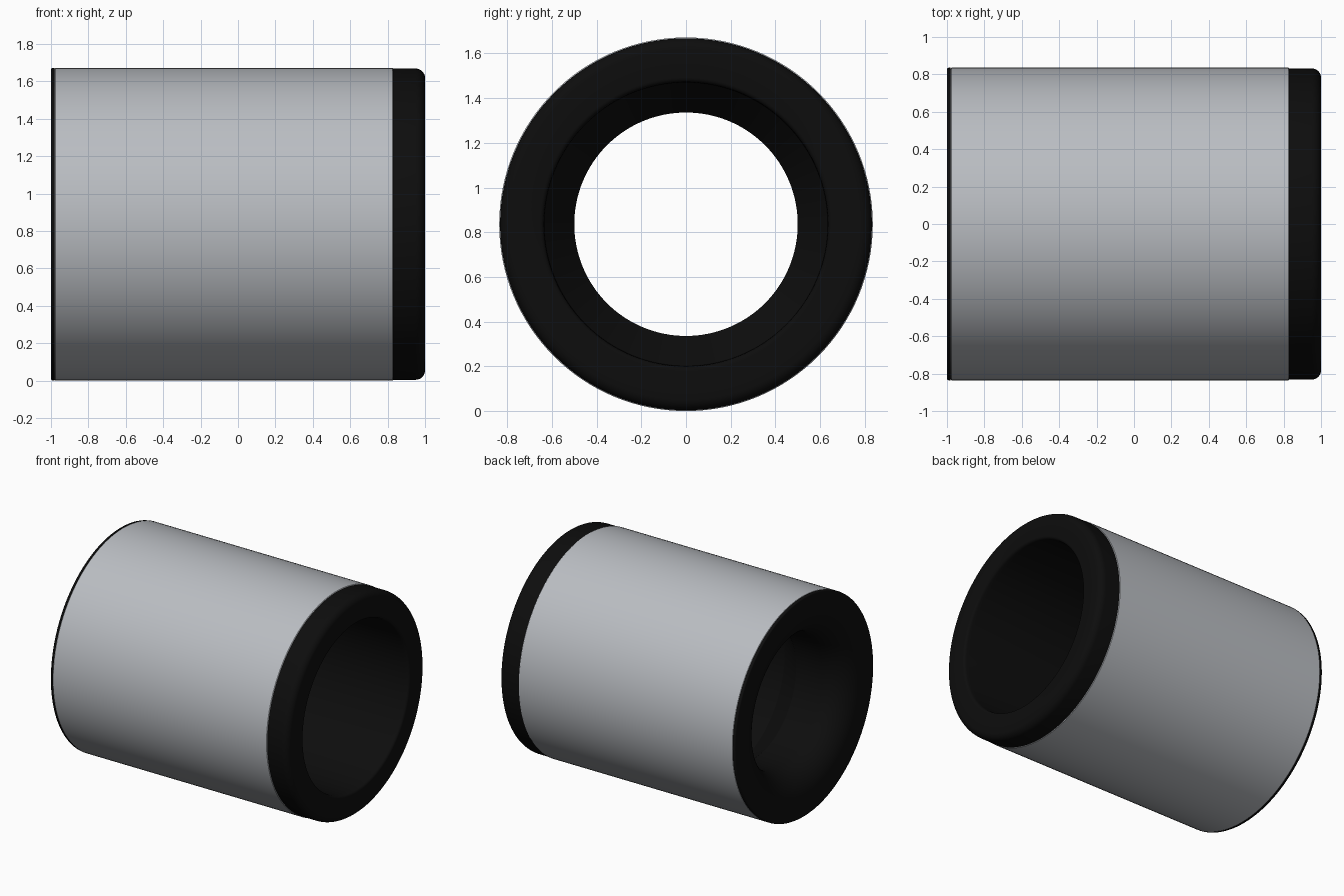
import bpy, bmesh, math

if "Cube" in bpy.data.objects:
    bpy.data.objects.remove(bpy.data.objects["Cube"])

R = 0.836          # outer radius, also height of the axis
SEGMENTS = 128


def material(name, rgb):
    m = bpy.data.materials.new(name)
    m.diffuse_color = (*rgb, 1)
    m.use_nodes = True
    m.node_tree.nodes["Principled BSDF"].inputs["Base Color"].default_value = m.diffuse_color
    return m


def fillet(x, r, radius, start, end, steps=6):
    """Arc points around (x, r) between two angles in degrees."""
    angles = [math.radians(start + (end - start) * i / steps) for i in range(steps + 1)]
    return [(x + radius * math.cos(a), r + radius * math.sin(a)) for a in angles]


def lathe(name, profile, mat):
    """Revolve a closed (x, radius) profile around the horizontal axis."""
    bm = bmesh.new()
    rings = []
    for i in range(SEGMENTS):
        a = 2 * math.pi * i / SEGMENTS
        rings.append([bm.verts.new((x, r * math.sin(a), R + r * math.cos(a)))
                      for x, r in profile])
    n = len(profile)
    for i in range(SEGMENTS):
        a, b = rings[i], rings[(i + 1) % SEGMENTS]
        for j in range(n):
            k = (j + 1) % n
            bm.faces.new((a[j], a[k], b[k], b[j]))
    bmesh.ops.recalc_face_normals(bm, faces=bm.faces)
    mesh = bpy.data.meshes.new(name)
    bm.to_mesh(mesh)
    bm.free()
    obj = bpy.data.objects.new(name, mesh)
    bpy.context.collection.objects.link(obj)
    mesh.materials.append(mat)
    bpy.ops.object.select_all(action='DESELECT')
    obj.select_set(True)
    bpy.context.view_layer.objects.active = obj
    bpy.ops.object.shade_smooth_by_angle(angle=math.radians(25))
    return obj


black = material("black_rubber", (0.004, 0.004, 0.004))
metal = material("brushed_metal", (0.49, 0.51, 0.54))

# Black liner: flared rear mouth, throat, shoulder, straight bore, rounded front lip
liner = [(-0.98, 0.80), (-0.98, R)]
liner += fillet(-0.99, R - 0.01, 0.01, 90, 180, 4)
liner += fillet(-0.80, 0.70, 0.20, 180, 270, 16)
liner += [(-0.58, 0.50), (-0.39, 0.632), (0.96, 0.634)]
liner += fillet(0.98, 0.656, 0.02, -90, 0, 4)
liner += fillet(0.95, R - 0.054, 0.05, 0, 90, 8)
liner += [(0.83, R - 0.004), (0.83, 0.80)]
lathe("inner_liner", liner, black)

# Outer sleeve with small edge chamfers
sleeve = [(-0.98, 0.80), (-0.98, R - 0.004), (-0.976, R),
          (0.826, R), (0.83, R - 0.004), (0.83, 0.80)]
lathe("outer_sleeve", sleeve, metal)
